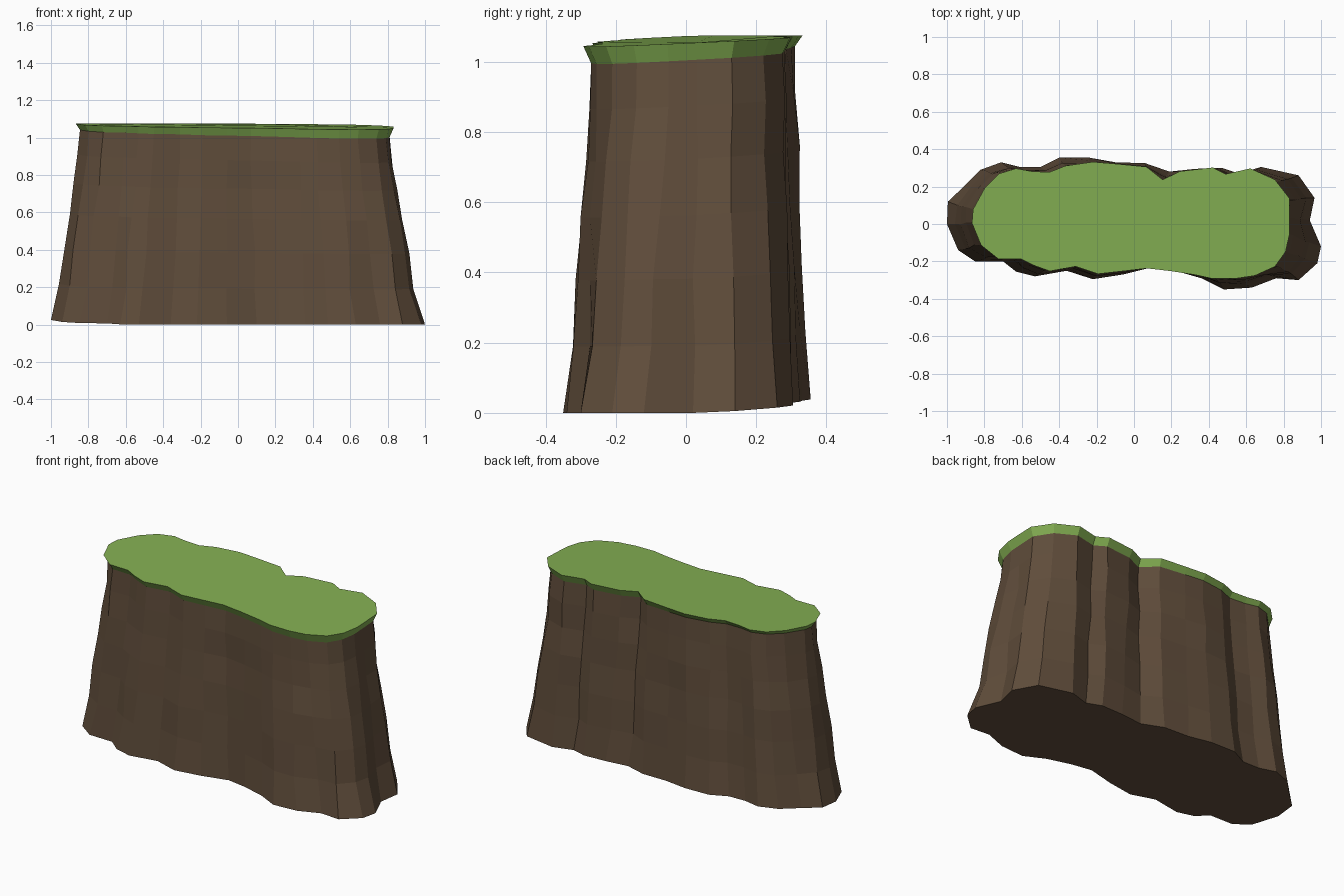
import bpy, bmesh, random
from mathutils import Vector

if "Cube" in bpy.data.objects:
    bpy.data.objects.remove(bpy.data.objects["Cube"])

random.seed(4)

# Foot outline and grass-line outline, matched point for point (x, y)
FOOT = [(1.0, -.12), (.98, -.21), (.88, -.30), (.76, -.29), (.63, -.34), (.48, -.35),
        (.36, -.29), (.22, -.25), (.10, -.23), (-.06, -.27), (-.22, -.295), (-.36, -.25),
        (-.53, -.28), (-.63, -.255), (-.70, -.20), (-.85, -.20), (-.94, -.14), (-1.0, 0),
        (-.995, .12), (-.91, .20), (-.82, .29), (-.71, .33), (-.61, .305), (-.50, .305),
        (-.40, .355), (-.24, .355), (-.10, .33), (.06, .325), (.19, .28), (.33, .295),
        (.47, .30), (.56, .27), (.68, .305), (.88, .26), (.965, .14), (.94, .02)]
RIM = [(.81, -.05), (.79, -.14), (.74, -.21), (.64, -.255), (.54, -.27), (.42, -.27),
       (.33, -.25), (.20, -.23), (.07, -.215), (-.06, -.23), (-.19, -.245), (-.31, -.205),
       (-.45, -.23), (-.53, -.20), (-.60, -.165), (-.72, -.165), (-.80, -.10), (-.845, .01),
       (-.84, .07), (-.78, .18), (-.71, .25), (-.63, .275), (-.55, .26), (-.45, .255),
       (-.36, .29), (-.22, .31), (-.10, .30), (.06, .285), (.15, .215), (.25, .26),
       (.42, .28), (.49, .245), (.62, .275), (.74, .22), (.81, .13), (.81, .03)]
# (height fraction, how much of the foot outline remains)
FLARE = [(0, 1), (.19, .69), (.38, .56), (.56, .38), (.72, .2), (.87, .07), (1, 0)]


def foot_point(x, y):
    return Vector((x, y, max(0, .01 - .015 * x + .07 * y)))


def rim_point(x, y):
    return Vector((x, y, 1.022 - .022 * x + .055 * y))


def inset(points, dist):
    """Move each outline point inwards along its 2D normal."""
    out = []
    for i, p in enumerate(points):
        t = points[(i + 1) % len(points)] - points[i - 1]
        out.append(p + Vector((-t.y, t.x, 0)).normalized() * dist)
    return out


def loft(name, rings, color, cap_bottom, cap_top):
    bm = bmesh.new()
    loops = [[bm.verts.new(p) for p in ring] for ring in rings]
    n = len(loops[0])
    for a, b in zip(loops, loops[1:]):
        for i in range(n):
            j = (i + 1) % n
            bm.faces.new((a[i], a[j], b[j], b[i]))
    if cap_bottom:
        bm.faces.new(loops[0][::-1])
    if cap_top:
        bm.faces.new(loops[-1])
    me = bpy.data.meshes.new(name)
    bm.to_mesh(me)
    bm.free()
    mat = bpy.data.materials.new(name)
    mat.diffuse_color = color
    mat.use_nodes = True
    mat.node_tree.nodes["Principled BSDF"].inputs["Base Color"].default_value = mat.diffuse_color
    me.materials.append(mat)
    ob = bpy.data.objects.new(name, me)
    bpy.context.collection.objects.link(ob)
    return ob


foot = [foot_point(*p) for p in FOOT]
rim = [rim_point(*p) for p in RIM]

# Earth body: flared rings with slightly uneven facets
rings = []
for h, k in FLARE:
    wobble = .006 if 0 < h < 1 else 0
    ring = []
    for f, r in zip(foot, rim):
        p = r.lerp(f, k)
        p.z = f.z + (r.z - f.z) * h
        p += Vector((random.uniform(-1, 1), random.uniform(-1, 1), 0)) * wobble
        ring.append(p)
    rings.append(ring)
loft("earth_body", rings, (.115, .073, .043, 1), True, False)

# Grass cap: bevelled band closed by a single top face
crown = inset(rim, .022)
for p in crown:
    p.z = min(1.075, 1.063 - .012 * p.x + .045 * p.y)
loft("grass_cap", [rim, crown], (.23, .43, .085, 1), False, True)
